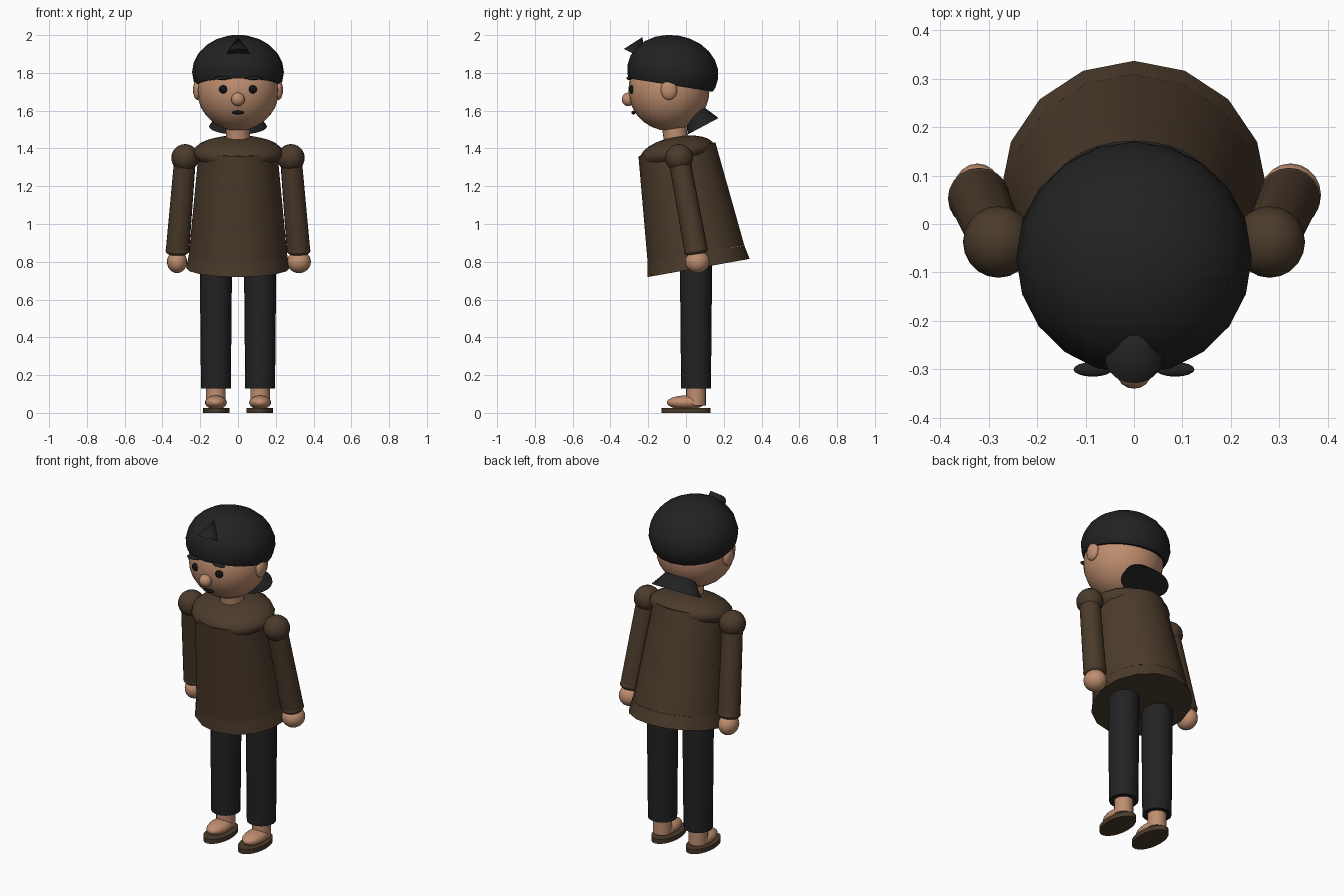
import bpy
import bmesh
from math import radians
from mathutils import Vector, Matrix

cube = bpy.data.objects.get("Cube")
if cube:
    bpy.data.objects.remove(cube, do_unlink=True)


def material(name, color):
    m = bpy.data.materials.new(name)
    m.use_nodes = True
    m.diffuse_color = (*color, 1)
    m.node_tree.nodes["Principled BSDF"].inputs["Base Color"].default_value = (*color, 1)
    return m


SKIN = material("skin", (0.52, 0.27, 0.16))
CLOTH = material("brown cloth", (0.07, 0.043, 0.024))
BLACK = material("soft black", (0.016, 0.016, 0.016))
INK = material("eye black", (0.006, 0.006, 0.007))


def finish(name, bm, mat, matrix):
    """Turn a bmesh into a placed, smooth-shaded object."""
    bm.transform(matrix)
    bmesh.ops.recalc_face_normals(bm, faces=bm.faces)
    mesh = bpy.data.meshes.new(name)
    bm.to_mesh(mesh)
    bm.free()
    mesh.materials.append(mat)
    ob = bpy.data.objects.new(name, mesh)
    bpy.context.collection.objects.link(ob)
    bpy.ops.object.select_all(action="DESELECT")
    ob.select_set(True)
    bpy.context.view_layer.objects.active = ob
    bpy.ops.object.shade_smooth_by_angle(angle=radians(40))
    return ob


def ellipsoid(name, loc, radii, mat, tilt=0, segs=20, cut=None):
    """Stretched sphere tilted about x; cut removes all below a local height."""
    bm = bmesh.new()
    bmesh.ops.create_uvsphere(bm, u_segments=segs, v_segments=segs // 2 + 2, radius=1)
    if cut is not None:
        r = bmesh.ops.bisect_plane(bm, geom=bm.verts[:] + bm.edges[:] + bm.faces[:],
                                   plane_co=(0, 0, cut), plane_no=(0, 0, 1), clear_inner=True)
        rim = [e for e in r["geom_cut"] if isinstance(e, bmesh.types.BMEdge)]
        bmesh.ops.contextual_create(bm, geom=rim)
    matrix = (Matrix.Translation(loc) @ Matrix.Rotation(radians(tilt), 4, "X")
              @ Matrix.Diagonal((*radii, 1)))
    return finish(name, bm, mat, matrix)


def tube(name, start, end, r0, r1, mat, wide=1, segs=20):
    """Capped cone or cylinder between two points, optionally widened along x."""
    a, b = Vector(start), Vector(end)
    bm = bmesh.new()
    bmesh.ops.create_cone(bm, cap_ends=True, segments=segs, radius1=r0, radius2=r1,
                          depth=(b - a).length)
    turn = Vector((0, 0, 1)).rotation_difference(b - a).to_matrix().to_4x4()
    matrix = Matrix.Translation((a + b) / 2) @ turn @ Matrix.Diagonal((wide, 1, 1, 1))
    return finish(name, bm, mat, matrix)


# Head and hair
ellipsoid("head", (0, -0.09, 1.71), (0.217, 0.215, 0.217), SKIN, segs=24)
ellipsoid("hair_cap", (0, -0.07, 1.805), (0.243, 0.243, 0.195), BLACK, tilt=-9, cut=-0.36)
tube("ponytail", (0, 0.09, 1.517), (0, -0.005, 1.695), 0.093, 0, BLACK, wide=1.65, segs=24)
tube("hair_tuft", (0, -0.275, 1.90), (0, -0.23, 1.99), 0.06, 0, BLACK)

# Face
ellipsoid("nose", (0, -0.306, 1.66), (0.036, 0.034, 0.036), SKIN, segs=16)
ellipsoid("mouth", (0, -0.278, 1.59), (0.033, 0.012, 0.01), INK, segs=16)

# Torso leaning forward, with hem, shoulder yoke and neck
tube("torso", (0, 0.053, 0.84), (0, -0.048, 1.395), 0.26, 0.207, CLOTH, segs=16)
tube("hem", (0, 0.066, 0.767), (0, 0.053, 0.84), 0.275, 0.26, CLOTH, segs=16)
ellipsoid("shoulder_yoke", (0, -0.046, 1.378), (0.24, 0.2, 0.085), CLOTH, tilt=10.7)
tube("neck", (0, -0.05, 1.42), (0, -0.065, 1.53), 0.064, 0.064, SKIN)

# Paired parts
for side, s in (("left", 1), ("right", -1)):
    ellipsoid(side + "_eye", (s * 0.076, -0.286, 1.713), (0.025, 0.016, 0.022), INK, segs=16)
    ellipsoid(side + "_brow", (s * 0.085, -0.3, 1.772), (0.04, 0.015, 0.01), BLACK, segs=16)
    ellipsoid(side + "_ear", (s * 0.215, -0.09, 1.71), (0.023, 0.044, 0.053), SKIN, segs=16)

    shoulder, wrist = (s * 0.28, -0.037, 1.35), (s * 0.32, 0.053, 0.86)
    ellipsoid(side + "_shoulder", shoulder, (0.073, 0.074, 0.073), CLOTH)
    tube(side + "_sleeve", wrist, shoulder, 0.062, 0.057, CLOTH)
    ellipsoid(side + "_cuff", wrist, (0.064, 0.064, 0.03), CLOTH, tilt=10)
    ellipsoid(side + "_hand", (s * 0.323, 0.06, 0.8), (0.058 + s * 0.005, 0.065, 0.06), SKIN)

    x = s * 0.117
    tube(side + "_trouser_leg", (x, 0.053, 0.13), (x, 0.053, 0.85), 0.079, 0.086, BLACK)
    tube(side + "_ankle", (x, 0.053, 0.04), (x, 0.053, 0.16), 0.052, 0.052, SKIN)
    ellipsoid(side + "_foot", (x, 0, 0.055), (0.058, 0.102, 0.037), SKIN)
    sole = tube(side + "_sole", (0, 0, 0), (0, 0, 0.026), 0.13, 0.13, CLOTH, wide=0.54, segs=24)
    sole.location.x = s * 0.114
